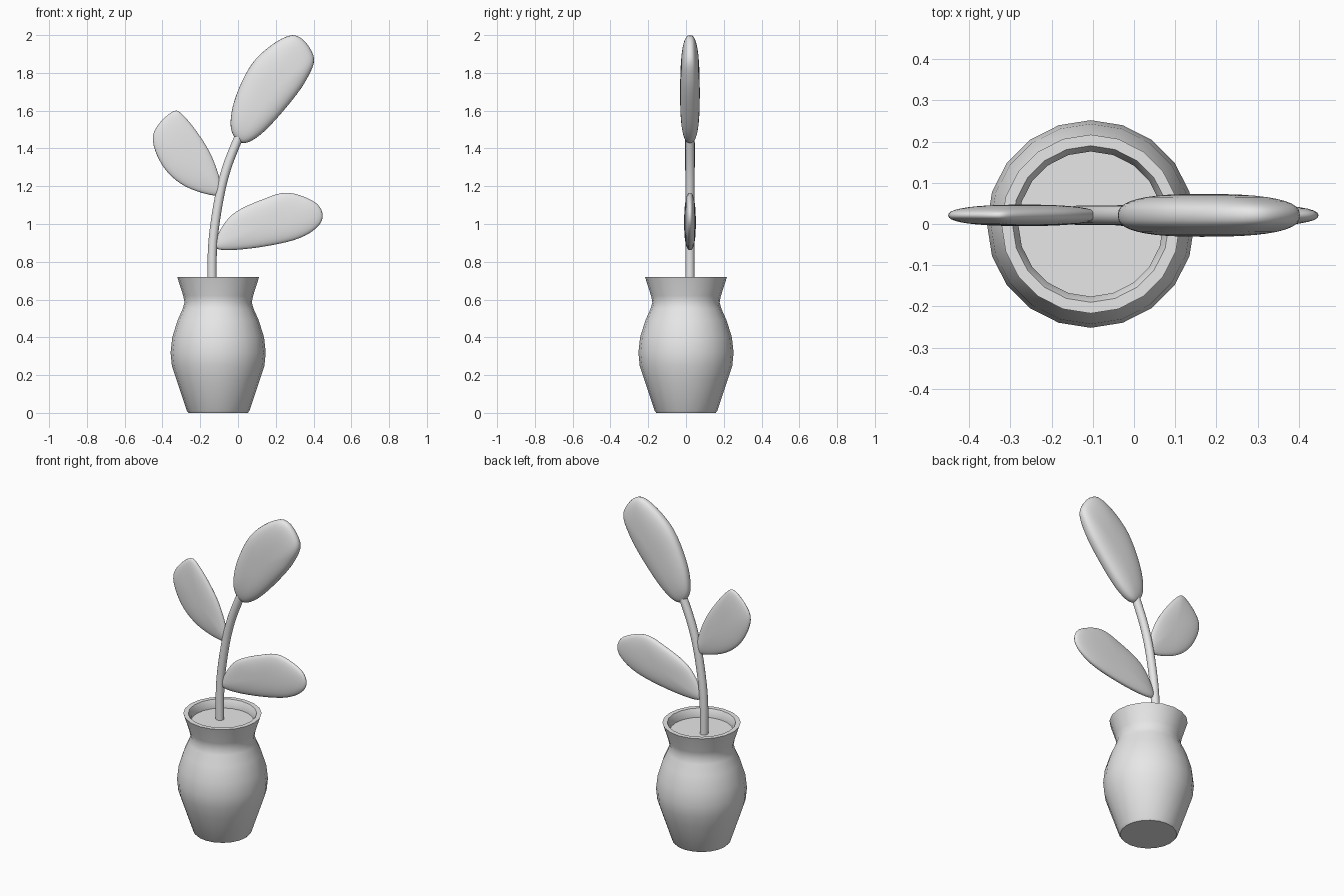
import bpy, bmesh, math
from mathutils import Vector

cube = bpy.data.objects.get("Cube")
if cube:
    bpy.data.objects.remove(cube, do_unlink=True)

grey = bpy.data.materials.new("plain_grey")
grey.use_nodes = True
colour = (0.8, 0.8, 0.8, 1)
grey.diffuse_color = colour
grey.node_tree.nodes["Principled BSDF"].inputs["Base Color"].default_value = colour

PLANT_Y = 0.021


def finish(name, bm, angle=35):
    bmesh.ops.remove_doubles(bm, verts=bm.verts, dist=0.0001)
    bmesh.ops.recalc_face_normals(bm, faces=bm.faces)
    mesh = bpy.data.meshes.new(name)
    bm.to_mesh(mesh)
    bm.free()
    mesh.materials.append(grey)
    obj = bpy.data.objects.new(name, mesh)
    bpy.context.collection.objects.link(obj)
    bpy.ops.object.select_all(action='DESELECT')
    obj.select_set(True)
    bpy.context.view_layer.objects.active = obj
    bpy.ops.object.shade_smooth_by_angle(angle=math.radians(angle))
    return obj


def skin(bm, rings, closed=True):
    """Join equal rings of points with quads."""
    rows = [[bm.verts.new(p) for p in ring] for ring in rings]
    for a, b in zip(rows, rows[1:]):
        n = len(a)
        for i in range(n):
            j = (i + 1) % n
            bm.faces.new((a[i], a[j], b[j], b[i]))
    return rows


def smooth_path(points, steps, closed):
    """Catmull-Rom curve through the points."""
    n = len(points)
    pts = [Vector(p) for p in points]
    get = (lambda i: pts[i % n]) if closed else (lambda i: pts[max(0, min(n - 1, i))])
    out = []
    for i in range(n if closed else n - 1):
        a, b, c, d = (get(i + k) for k in (-1, 0, 1, 2))
        for s in range(steps):
            t = s / steps
            out.append(0.5 * (2 * b + (c - a) * t + (2 * a - 5 * b + 4 * c - d) * t ** 2
                              + (3 * b - a - 3 * c + d) * t ** 3))
    if not closed:
        out.append(pts[-1])
    return out


def lathe(name, profile, x, sides=20):
    bm = bmesh.new()
    turns = [2 * math.pi * i / sides for i in range(sides)]
    rows = skin(bm, [[(x + r * math.cos(a), r * math.sin(a), z) for a in turns]
                     for r, z in profile])
    bm.faces.new(rows[0])
    bm.faces.new(rows[-1])
    return finish(name, bm)


def leaf(name, outline, half_thickness, power):
    """Pillow-shaped leaf filling a smooth outline."""
    edge = smooth_path(outline, 6, True)
    centre = sum(edge, Vector((0, 0))) / len(edge)
    count = 20
    rings = []
    for k in range(1, count):
        a = math.pi * k / count
        spread = abs(math.sin(a)) ** (2 / power)
        rise = math.copysign(abs(math.cos(a)) ** (2 / power), math.cos(a))
        flat = [centre + (p - centre) * spread for p in edge]
        rings.append([(p.x, PLANT_Y + half_thickness * rise, p.y) for p in flat])
    bm = bmesh.new()
    rows = skin(bm, rings)
    for row, side in ((rows[0], 1), (rows[-1], -1)):
        tip = bm.verts.new((centre.x, PLANT_Y + side * half_thickness, centre.y))
        for i, v in enumerate(row):
            bm.faces.new((v, row[(i + 1) % len(row)], tip))
    return finish(name, bm, 60)


# Pot with flared neck, rim and recessed soil
lathe("pot", [(.157, 0), (.165, .01), (.222, .18), (.245, .25), (.252, .32),
              (.243, .4), (.215, .49), (.188, .55), (.178, .585), (.185, .62),
              (.217, .72), (.19, .72), (.176, .69), (.176, .66)], -.105)
lathe("soil", [(.17, .64), (.178, .67)], -.105)

# Curved stem
path = smooth_path([(-.137, .65), (-.136, .85), (-.122, 1), (-.091, 1.18),
                    (-.052, 1.32), (.004, 1.46)], 5, False)
bm = bmesh.new()
rings = []
for i, p in enumerate(path):
    along = (path[min(i + 1, len(path) - 1)] - path[max(i - 1, 0)]).normalized()
    ring = []
    for k in range(16):
        a = math.pi * k / 8
        ring.append((p.x + .024 * math.cos(a) * along.y, PLANT_Y + .024 * math.sin(a),
                     p.y - .024 * math.cos(a) * along.x))
    rings.append(ring)
rows = skin(bm, rings)
bm.faces.new(rows[0])
bm.faces.new(rows[-1])
finish("stem", bm)

# Three leaves
leaf("top_leaf", [(.02, 1.43), (-.038, 1.51), (-.01, 1.68), (.1, 1.88), (.29, 2),
                  (.4, 1.89), (.36, 1.76), (.245, 1.605), (.115, 1.47)], .052, 2.6)
leaf("right_leaf", [(-.11, 1.15), (-.09, 1.21), (-.155, 1.39), (-.28, 1.565),
                    (-.35, 1.593), (-.45, 1.47), (-.4, 1.31), (-.28, 1.2)], .026, 2.4)
leaf("left_leaf", [(-.1, .865), (-.115, .925), (-.03, 1.05), (.13, 1.13), (.27, 1.165),
                   (.42, 1.105), (.44, 1.01), (.325, .925), (.1, .875)], .031, 2.4)
